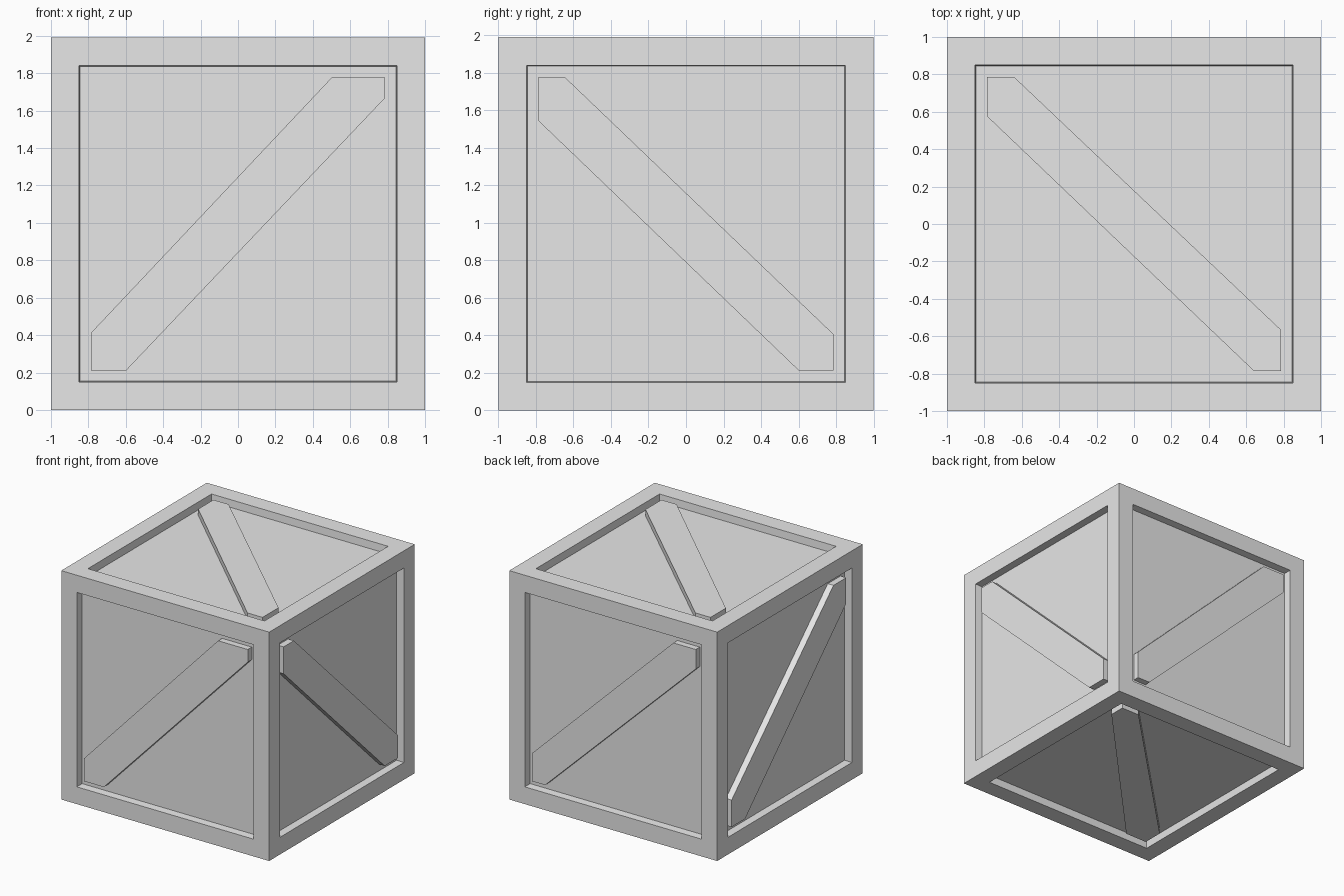
import bpy
import bmesh
from mathutils import Vector

if "Cube" in bpy.data.objects:
    bpy.data.objects.remove(bpy.data.objects["Cube"], do_unlink=True)

HALF_Z = 0.995      # half height of the crate
OPEN = 0.787        # half width of each recessed opening
DEPTH = 0.065       # depth of the recessed panels
BRACE_TOP = 0.99    # outer surface of the braces

grey = bpy.data.materials.new("plain grey")
grey.use_nodes = True
colour = (0.8, 0.8, 0.8, 1)
grey.diffuse_color = colour
grey.node_tree.nodes["Principled BSDF"].inputs["Base Color"].default_value = colour


def finish(bm, name):
    """Settle the mesh on the ground and turn it into an object."""
    for v in bm.verts:
        v.co.z = (v.co.z + 1) * HALF_Z
    bmesh.ops.recalc_face_normals(bm, faces=bm.faces)
    mesh = bpy.data.meshes.new(name)
    bm.to_mesh(mesh)
    bm.free()
    mesh.materials.append(grey)
    obj = bpy.data.objects.new(name, mesh)
    bpy.context.collection.objects.link(obj)
    return obj


# Crate body: a cube with a sunken, slightly tapered panel on every side
bm = bmesh.new()
bmesh.ops.create_cube(bm, size=2)
sides = list(bm.faces)
bmesh.ops.inset_individual(bm, faces=sides, thickness=1 - OPEN)
bmesh.ops.inset_individual(bm, faces=sides, thickness=0.007, depth=-DEPTH)
finish(bm, "crate_frame_and_panels")


def brace(name, across, up, out, cuts):
    """Diagonal plank from the low to the high corner of an opening.
    cuts: distances of its edges from the corners, on the
    bottom, right, top and left sides of the opening."""
    across, up, out = Vector(across), Vector(up), Vector(out)
    bottom, right, top, left = cuts
    h = OPEN
    outline = [(-h, -h), (bottom - h, -h), (h, h - right),
               (h, h), (h - top, h), (-h, left - h)]
    bm = bmesh.new()
    face = bm.faces.new([bm.verts.new(across * u + up * v + out * BRACE_TOP)
                         for u, v in outline])
    made = bmesh.ops.extrude_face_region(bm, geom=[face], use_keep_orig=True)
    verts = [g for g in made["geom"] if isinstance(g, bmesh.types.BMVert)]
    bmesh.ops.translate(bm, verts=verts, vec=out * -0.07)
    finish(bm, name)


X, Y, Z = Vector((1, 0, 0)), Vector((0, 1, 0)), Vector((0, 0, 1))

# One diagonal brace on each side
brace("front_brace", X, Z, -Y, (0.19, 0.11, 0.285, 0.2))
brace("back_brace", -X, Z, Y, (0.125, 0.17, 0.215, 0.245))
brace("left_brace", -Y, Z, X, (0.185, 0.235, 0.14, 0.195))
brace("right_brace", -Y, Z, -X, (0.185, 0.225, 0.175, 0.235))
brace("top_brace", -X, Y, Z, (0.145, 0.21, 0.145, 0.22))
brace("bottom_brace", X, Y, -Z, (0.21, 0.14, 0.175, 0.18))
